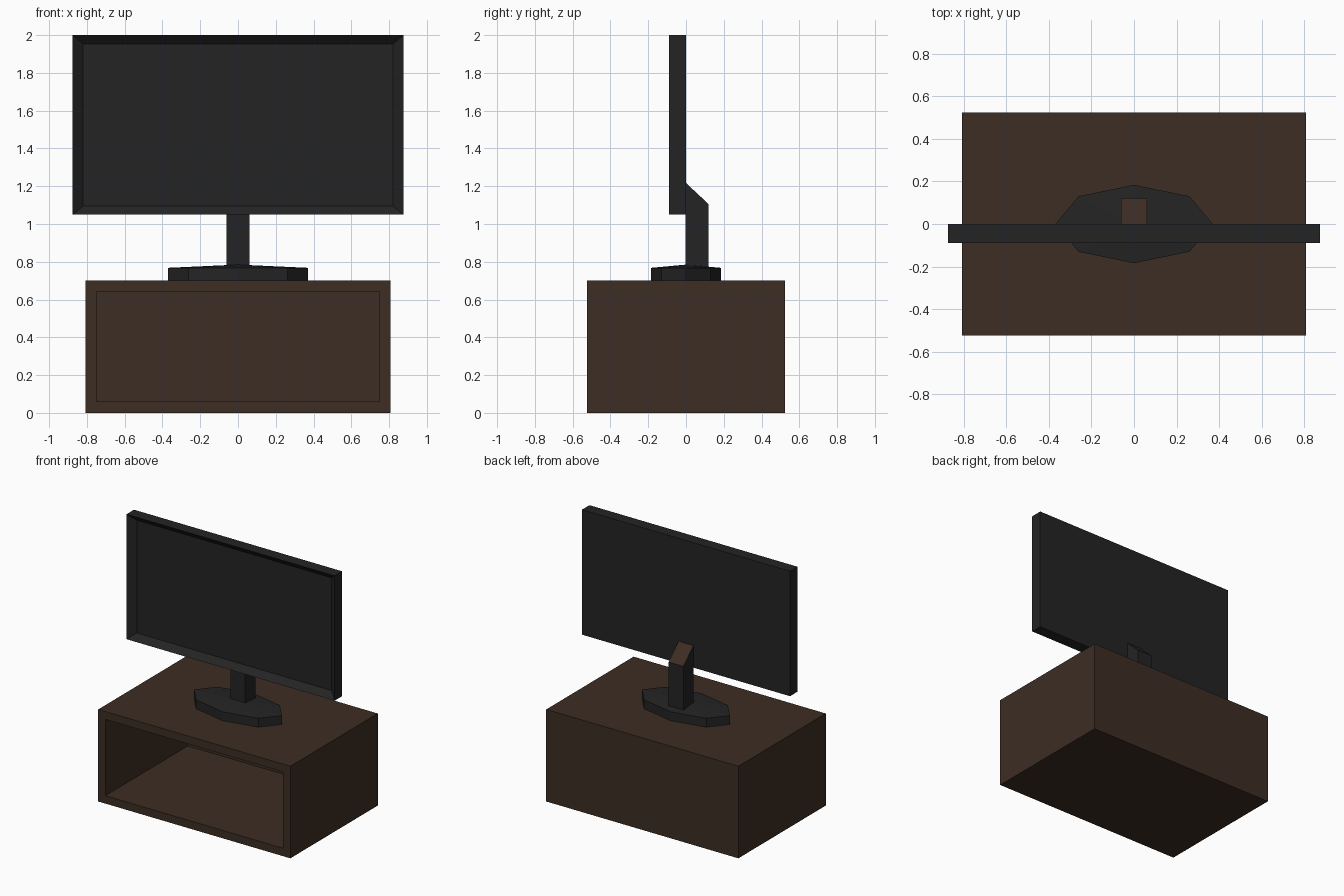
import bpy, bmesh, math

if "Cube" in bpy.data.objects:
    bpy.data.objects.remove(bpy.data.objects["Cube"])


def material(name, color):
    m = bpy.data.materials.new(name)
    m.diffuse_color = (*color, 1)
    m.use_nodes = True
    m.node_tree.nodes["Principled BSDF"].inputs["Base Color"].default_value = m.diffuse_color
    return m


BROWN = material("dark_brown_wood", (0.046, 0.026, 0.017))
BLACK = material("black_plastic", (0.0175, 0.0175, 0.018))


def make_object(name, bm, *mats):
    bmesh.ops.recalc_face_normals(bm, faces=bm.faces)
    mesh = bpy.data.meshes.new(name)
    bm.to_mesh(mesh)
    bm.free()
    for m in mats:
        mesh.materials.append(m)
    ob = bpy.data.objects.new(name, mesh)
    bpy.context.collection.objects.link(ob)
    return ob


def box(x, y0, y1, z0, z1):
    bm = bmesh.new()
    bmesh.ops.create_cube(bm, size=1)
    for v in bm.verts:
        v.co = (v.co.x * 2 * x,
                y0 if v.co.y < 0 else y1,
                z0 if v.co.z < 0 else z1)
    return bm


def inset_front(bm, x, z0, z1, rim_depth):
    """Inset the -y face to the given rectangle, pushed back by rim_depth."""
    bm.normal_update()
    front = min(bm.faces, key=lambda f: f.normal.y)
    zmid = front.calc_center_median().z
    bmesh.ops.inset_region(bm, faces=[front], thickness=0.03)
    for v in front.verts:
        v.co.x = math.copysign(x, v.co.x)
        v.co.z = z0 if v.co.z < zmid else z1
        v.co.y += rim_depth
    return front


# Cabinet: open-fronted box with even wall thickness
bm = box(0.808, -0.525, 0.525, 0, 0.70)
front = inset_front(bm, 0.748, 0.06, 0.64, 0)
ext = bmesh.ops.extrude_face_region(bm, geom=[front])
for v in ext["geom"]:
    if isinstance(v, bmesh.types.BMVert):
        v.co.y += 0.99
if front.is_valid:
    bmesh.ops.delete(bm, geom=[front], context='FACES_ONLY')
make_object("cabinet", bm, BROWN)

# Screen: slab whose front slopes in to a recessed panel
bm = box(0.875, -0.09, 0, 1.05, 2.0)
inset_front(bm, 0.82, 1.095, 1.952, 0.045)
make_object("screen", bm, BLACK)

# Stand base: stretched octagon with a very shallow peaked top
bm = bmesh.new()
ring = [(0.37 * math.cos(i * math.pi / 4), 0.184 * math.sin(i * math.pi / 4)) for i in range(8)]
low = [bm.verts.new((x, y, 0.70)) for x, y in ring]
high = [bm.verts.new((x, y, 0.768)) for x, y in ring]
peak = bm.verts.new((0, 0, 0.785))
bm.faces.new(low)
for i in range(8):
    j = (i + 1) % 8
    bm.faces.new((low[i], low[j], high[j], high[i]))
    bm.faces.new((high[i], high[j], peak))
make_object("stand_base", bm, BLACK)

# Stand column: square post with a slanted brown top
bm = box(0.062, -0.003, 0.12, 0.72, 1.22)
for v in bm.verts:
    if v.co.z > 1 and v.co.y > 0:
        v.co.z = 1.105
bm.normal_update()
for f in bm.faces:
    f.material_index = 1 if f.normal.z > 0.5 else 0
make_object("stand_column", bm, BLACK, BROWN)
